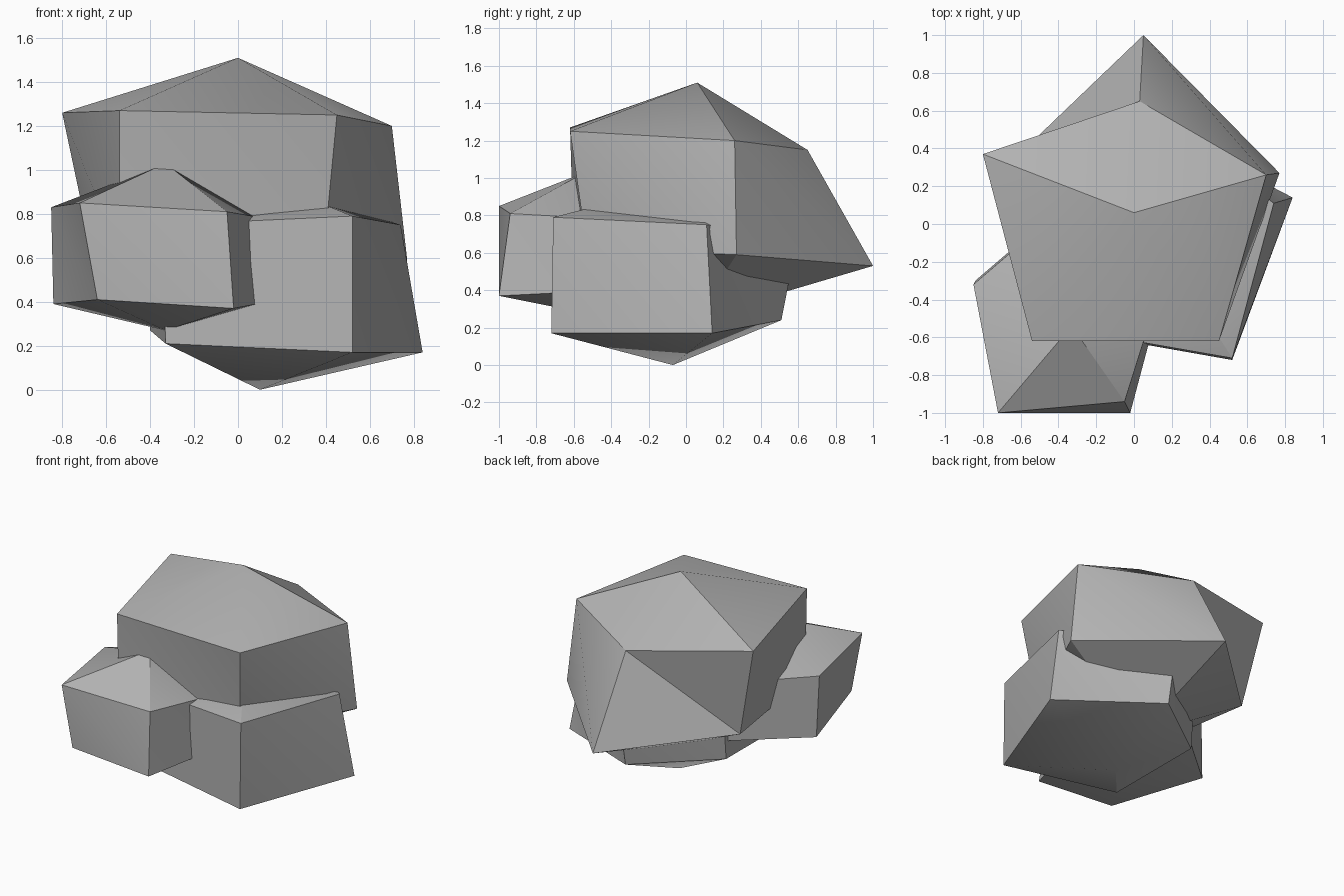
import bpy
import bmesh

# Remove the default cube
default_cube = bpy.data.objects.get("Cube")
if default_cube:
    bpy.data.objects.remove(default_cube, do_unlink=True)

# One plain stone colour
STONE_GREY = (0.45, 0.45, 0.45, 1.0)
stone_material = bpy.data.materials.new("stone_grey")
stone_material.use_nodes = True
stone_material.diffuse_color = STONE_GREY
shader = stone_material.node_tree.nodes["Principled BSDF"]
shader.inputs["Base Color"].default_value = STONE_GREY
shader.inputs["Roughness"].default_value = 0.9


def build_stone(name, peak, shoulder, base, foot):
    """Faceted stone: two rings of corners, closed by a peak and a foot.

    Rings run front left, front right, right, back, left."""
    bm = bmesh.new()
    top = bm.verts.new(peak)
    bottom = bm.verts.new(foot)
    upper = [bm.verts.new(corner) for corner in shoulder]
    lower = [bm.verts.new(corner) for corner in base]
    count = len(upper)
    for i in range(count):
        j = (i + 1) % count
        bm.faces.new((upper[i], upper[j], top))
        bm.faces.new((upper[i], lower[i], lower[j]))
        bm.faces.new((upper[i], lower[j], upper[j]))
        bm.faces.new((lower[j], lower[i], bottom))
    bmesh.ops.recalc_face_normals(bm, faces=bm.faces[:])

    mesh = bpy.data.meshes.new(name)
    bm.to_mesh(mesh)
    bm.free()
    mesh.materials.append(stone_material)
    stone = bpy.data.objects.new(name, mesh)
    bpy.context.collection.objects.link(stone)

    # Soften shallow facets, keep the real corners crisp
    bpy.ops.object.select_all(action="DESELECT")
    stone.select_set(True)
    bpy.context.view_layer.objects.active = stone
    bpy.ops.object.shade_smooth_by_angle(angle=0.5)
    return stone


# Large stone resting on top, with a ledge at the back
build_stone(
    name="large_upper_stone",
    peak=(0, 0.06, 1.51),
    shoulder=[(-0.54, -0.62, 1.27), (0.45, -0.62, 1.25), (0.7, 0.26, 1.2),
              (0.03, 0.65, 1.15), (-0.8, 0.37, 1.26)],
    base=[(-0.54, -0.6, 0.62), (0.39, -0.53, 0.62), (0.77, 0.27, 0.59),
          (0.05, 1, 0.53), (-0.66, 0.32, 0.6)],
    foot=(0, 0.05, 0.25),
)

# Lower stone that carries the pile
build_stone(
    name="lower_right_stone",
    peak=(0.1, -0.05, 0.96),
    shoulder=[(-0.34, -0.56, 0.75), (0.52, -0.71, 0.79), (0.74, 0.11, 0.75),
              (0.13, 0.6, 0.7), (-0.4, 0.15, 0.72)],
    base=[(-0.33, -0.57, 0.21), (0.52, -0.72, 0.17), (0.84, 0.14, 0.17),
          (0.13, 0.51, 0.24), (-0.4, 0.11, 0.27)],
    foot=(0.1, -0.07, 0),
)

# Small stone leaning at the front
build_stone(
    name="small_front_stone",
    peak=(-0.33, -0.54, 1.03),
    shoulder=[(-0.72, -1, 0.85), (-0.05, -0.94, 0.81), (0.12, -0.4, 0.78),
              (-0.3, 0.15, 0.8), (-0.85, -0.32, 0.83)],
    base=[(-0.64, -0.99, 0.41), (-0.02, -1, 0.37), (0.14, -0.4, 0.4),
          (-0.35, 0.12, 0.39), (-0.84, -0.3, 0.39)],
    foot=(-0.33, -0.5, 0.27),
)
